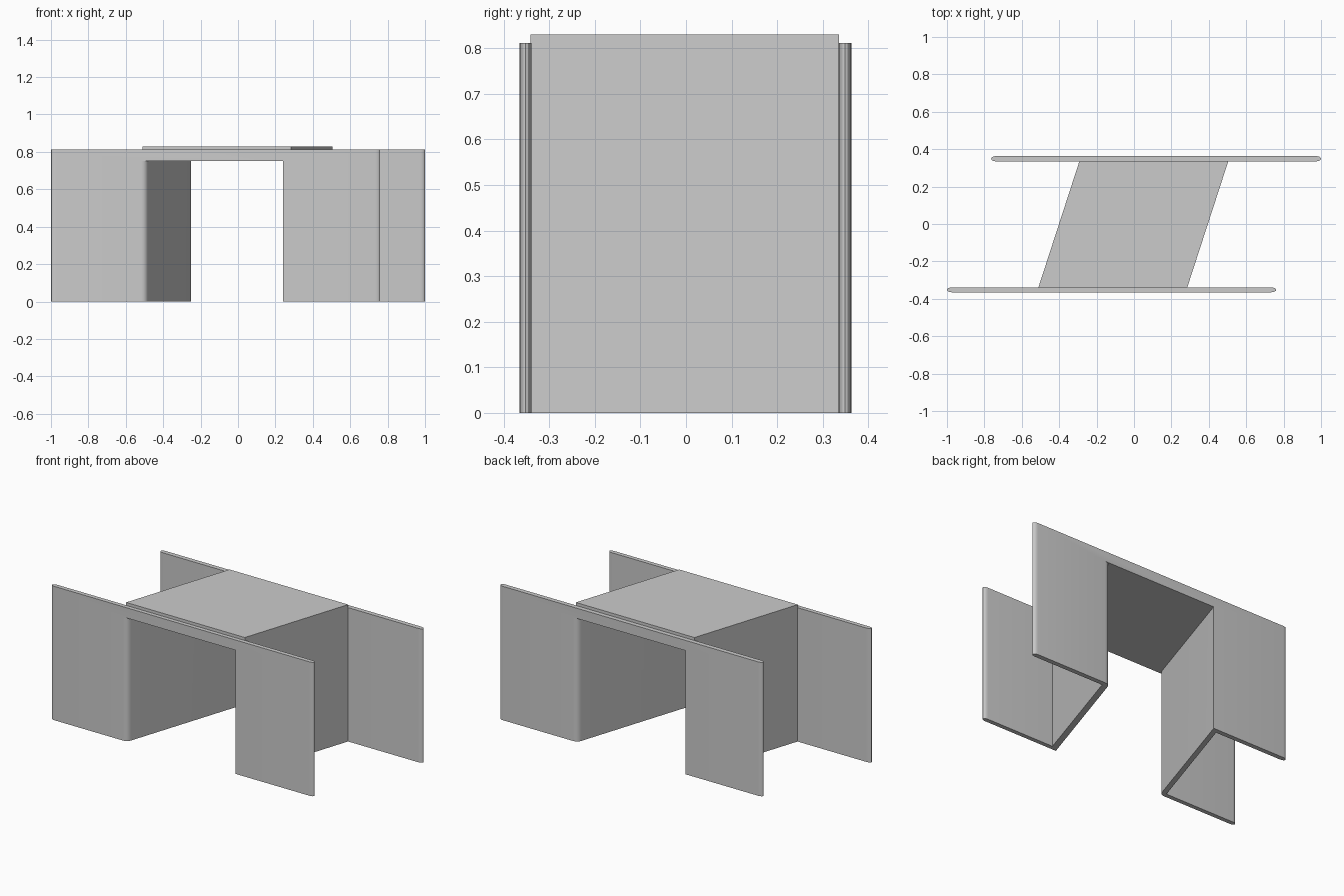
import bpy, bmesh, math
from mathutils import Vector

if "Cube" in bpy.data.objects:
    bpy.data.objects.remove(bpy.data.objects["Cube"])

SLOPE = 0.325            # skew of the passage, dx per dy
YF, YB = -0.365, 0.363   # outer faces of the two headwalls


def prism(name, plan, z0, z1):
    """Extrude a plan outline (counter-clockwise) from z0 to z1."""
    bm = bmesh.new()
    face = bm.faces.new([bm.verts.new((x, y, z0)) for x, y in plan])
    ext = bmesh.ops.extrude_face_region(bm, geom=[face])
    verts = [v for v in ext["geom"] if isinstance(v, bmesh.types.BMVert)]
    bmesh.ops.translate(bm, verts=verts, vec=(0, 0, z1 - z0))
    bmesh.ops.recalc_face_normals(bm, faces=bm.faces)
    mesh = bpy.data.meshes.new(name)
    bm.to_mesh(mesh)
    bm.free()
    obj = bpy.data.objects.new(name, mesh)
    bpy.context.collection.objects.link(obj)
    return obj


def wall_plan(x0, x1, y0, y1, n=8, e=0.026):
    """Long thin strip with rounded ends."""
    cy, r = (y0 + y1) / 2, (y1 - y0) / 2
    pts = []
    for cx, start in ((x1 - e, -90), (x0 + e, 90)):
        for i in range(n + 1):
            a = math.radians(start + 180 * i / n)
            pts.append((cx + e * math.cos(a), cy + r * math.sin(a)))
    return pts


def curve(p0, corner, p1, n=8):
    """Rounded corner between two tangent points."""
    p0, c, p1 = Vector(p0), Vector(corner), Vector(p1)
    return [tuple(p0 * (1 - t) ** 2 + c * 2 * t * (1 - t) + p1 * t * t)
            for t in (i / n for i in range(n + 1))]


def boolean(obj, other, op):
    mod = obj.modifiers.new(op.lower(), 'BOOLEAN')
    mod.operation, mod.object, mod.solver = op, other, 'EXACT'
    bpy.context.view_layer.objects.active = obj
    bpy.ops.object.modifier_apply(modifier=mod.name)
    bpy.data.objects.remove(other, do_unlink=True)


# Skewed box passage, its roof standing slightly above the headwalls
culvert = prism("skewed_culvert", [
    (-0.401 - SLOPE * 0.341, -0.341), (0.395 - SLOPE * 0.341, -0.341),
    (0.395 + SLOPE * 0.336, 0.336), (-0.401 + SLOPE * 0.336, 0.336)], 0, 0.83)

# Front and back headwalls
front = prism("front_headwall", wall_plan(-1.0, 0.76, YF, -0.339), 0, 0.812)
back = prism("back_headwall", wall_plan(-0.764, 1.0, 0.335, YB), 0, 0.812)
boolean(culvert, front, 'UNION')
boolean(culvert, back, 'UNION')

# Opening through everything, rounded at the two obtuse corners
XL, XR, T = -0.370, 0.358, 0.03
d = Vector((SLOPE, 1)).normalized() * T
lc = Vector((XL + SLOPE * YF, YF))
rc = Vector((XR + SLOPE * YB, YB))
plan = [(lc.x - T, -0.5), (XR - SLOPE * 0.5, -0.5)]
plan += curve(rc - d, rc, rc + Vector((T, 0)))
plan += [(rc.x + T, 0.5), (XL + SLOPE * 0.5, 0.5)]
plan += curve(lc + d, lc, lc - Vector((T, 0)))
opening = prism("opening_cutter", plan, -0.1, 0.75)
opening.hide_render = True
boolean(culvert, opening, 'DIFFERENCE')

# Smooth the rounded ends and corners, keep the rest crisp
bpy.ops.object.select_all(action='DESELECT')
culvert.select_set(True)
bpy.context.view_layer.objects.active = culvert
bpy.ops.object.shade_smooth_by_angle(angle=math.radians(30))
